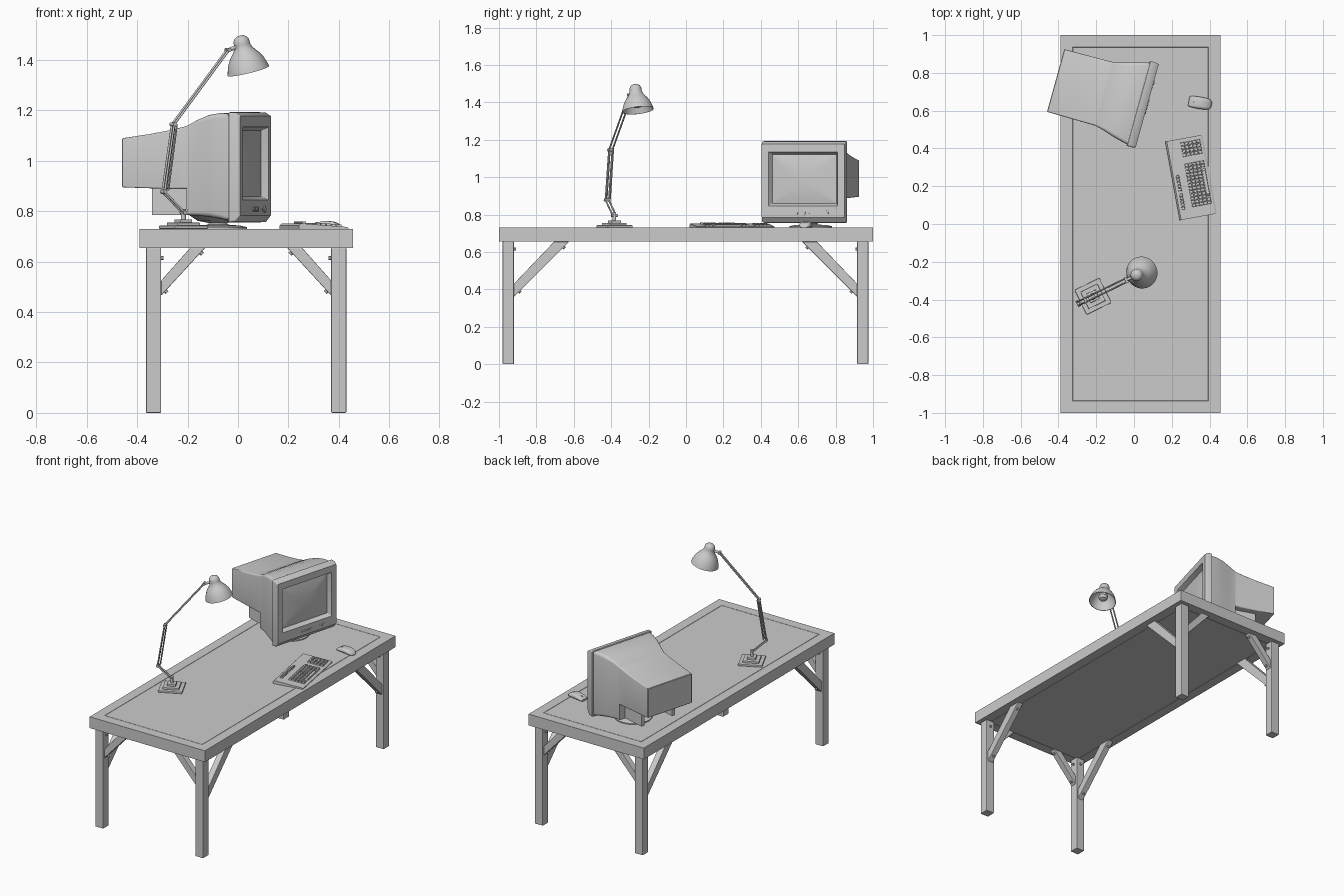
import bpy, bmesh
from math import sin, cos, pi, radians
from mathutils import Vector, Matrix

if "Cube" in bpy.data.objects:
    bpy.data.objects.remove(bpy.data.objects["Cube"])

I = Matrix.Identity(4)
TOP = 0.73


def place(x, y, deg):
    return Matrix.Translation((x, y, 0)) @ Matrix.Rotation(radians(deg), 4, 'Z')


def finish(name, bm, M=I, bevel=0, smooth=False):
    bmesh.ops.remove_doubles(bm, verts=bm.verts, dist=1e-5)
    bmesh.ops.recalc_face_normals(bm, faces=bm.faces)
    me = bpy.data.meshes.new(name)
    bm.to_mesh(me)
    bm.free()
    ob = bpy.data.objects.new(name, me)
    bpy.context.collection.objects.link(ob)
    ob.matrix_world = M
    if bevel:
        m = ob.modifiers.new("bevel", 'BEVEL')
        m.width, m.segments = bevel, 2
    if smooth:
        bpy.ops.object.select_all(action='DESELECT')
        ob.select_set(True)
        bpy.context.view_layer.objects.active = ob
        bpy.ops.object.shade_smooth_by_angle(angle=radians(32))
    return ob


def add_box(bm, lo, hi):
    lo, hi = Vector(lo), Vector(hi)
    S = Matrix.Diagonal((*(hi - lo), 1))
    bmesh.ops.create_cube(bm, size=1, matrix=Matrix.Translation((lo + hi) / 2) @ S)


def box(name, lo, hi, M=I, bevel=0):
    bm = bmesh.new()
    add_box(bm, lo, hi)
    return finish(name, bm, M, bevel)


def rod(name, a, b, r, M=I, n=12):
    a, b = Vector(a), Vector(b)
    bm = bmesh.new()
    R = (b - a).to_track_quat('Z', 'Y').to_matrix().to_4x4()
    bmesh.ops.create_cone(bm, cap_ends=True, segments=n, radius1=r, radius2=r,
                          depth=(b - a).length, matrix=Matrix.Translation((a + b) / 2) @ R)
    return finish(name, bm, M, smooth=True)


def loft(name, rings, M=I, caps=True, smooth=True, bevel=0):
    bm = bmesh.new()
    vs = [[bm.verts.new(p) for p in ring] for ring in rings]
    n = len(rings[0])
    for a, b in zip(vs, vs[1:]):
        for i in range(n):
            bm.faces.new((a[i], a[(i + 1) % n], b[(i + 1) % n], b[i]))
    if caps:
        bm.faces.new(vs[0])
        bm.faces.new(vs[-1])
    return finish(name, bm, M, bevel, smooth)


def lathe(name, prof, M=I, n=32):
    return loft(name, [[(r * cos(2 * pi * i / n), r * sin(2 * pi * i / n), z) for i in range(n)]
                       for r, z in prof], M, caps=False)


def rounded(f, hw, z0, z1, r, n=5):
    # rounded rectangle standing across the local x axis
    pts = []
    for k, (sy, z) in enumerate(((1, z1 - r), (-1, z1 - r), (-1, z0 + r), (1, z0 + r))):
        for i in range(n):
            a = pi / 2 * (k + i / (n - 1))
            pts.append((f, sy * (hw - r) + r * cos(a), z + r * sin(a)))
    return pts


def prism(name, pts, w):
    w = Vector(w)
    return loft(name, [[Vector(p) - w for p in pts], [Vector(p) + w for p in pts]], smooth=False, bevel=0.003)


# table top with a fine groove around the panel on both faces
bm = bmesh.new()
add_box(bm, (-0.39, -1, 0.655), (0.457, 1, TOP))
bm.normal_update()
for panel in [f for f in bm.faces if abs(f.normal.z) > 0.9]:
    up = 1 if panel.normal.z > 0 else -1
    bmesh.ops.inset_region(bm, faces=[panel], thickness=0.09)
    bmesh.ops.inset_region(bm, faces=[panel], thickness=0.002, depth=-0.003)
    bmesh.ops.inset_region(bm, faces=[panel], thickness=0.002, depth=0.003)
finish("table_top", bm)

# legs, diagonal braces and bolts
for cx, sx in ((-0.335, 1), (0.40, -1)):
    for cy, sy in ((-0.95, 1), (0.945, -1)):
        box("leg", (cx - 0.03, cy - 0.03, 0), (cx + 0.03, cy + 0.03, 0.656), bevel=0.004)
        for d, across, zl, zh, hi, ho in (
                (Vector((sx, 0, 0)), Vector((0, 1, 0)), 0.465, 0.525, 0.115, 0.175),
                (Vector((0, sy, 0)), Vector((1, 0, 0)), 0.36, 0.43, 0.215, 0.295)):
            o = Vector((cx, cy, 0)) + d * 0.03
            at = lambda h, z: o + d * h + Vector((0, 0, z))
            prism("brace", [at(0, zl), at(0, zh), at(hi, 0.655), at(ho, 0.655)], across * 0.02)
            nrm = (d - Vector((0, 0, 1))).normalized()
            for t in (0.1, 0.9):
                p = at(ho * t, zl + (0.655 - zl) * t)
                rod("brace_bolt", p - nrm * 0.01, p + nrm * 0.009, 0.008, n=6)
            rod("leg_bolt", at(-0.005, 0.615), at(0.01, 0.615), 0.008, n=6)

# monitor: bezel with screen, flared body, rear box
MON = place(0.07, 0.6255, -15.5)
loft("monitor_bezel_and_screen", [rounded(*s) for s in (
    (-0.05, 0.229, 0.758, 1.190, 0.008), (-0.045, 0.233, 0.756, 1.193, 0.008),
    (-0.02, 0.233, 0.758, 1.191, 0.008), (0, 0.229, 0.783, 1.178, 0.006),
    (0, 0.192, 0.845, 1.135, 0.004), (-0.028, 0.178, 0.859, 1.121, 0.004),
    (-0.021, 0.135, 0.890, 1.088, 0.02), (-0.017, 0.08, 0.93, 1.048, 0.03),
    (-0.015, 0.03, 0.965, 1.013, 0.02))], MON)
loft("monitor_body", [rounded(*s) for s in (
    (-0.045, 0.225, 0.762, 1.187, 0.015), (-0.09, 0.216, 0.770, 1.190, 0.02),
    (-0.14, 0.203, 0.778, 1.182, 0.02), (-0.19, 0.186, 0.783, 1.163, 0.015),
    (-0.235, 0.175, 0.785, 1.140, 0.01), (-0.236, 0.175, 0.888, 1.139, 0.01),
    (-0.29, 0.174, 0.888, 1.125, 0.008), (-0.38, 0.173, 0.891, 1.108, 0.006),
    (-0.5, 0.172, 0.895, 1.090, 0.004), (-0.503, 0.169, 0.898, 1.087, 0.004))], MON)
for s in (-1, 1):
    box("monitor_rear_fin", (-0.392, s * 0.118 - 0.012, 0.785), (-0.22, s * 0.118 + 0.012, 0.9), MON, 0.003)
lathe("monitor_swivel_base", [(0, TOP), (0.115, TOP), (0.115, 0.737), (0.09, 0.743), (0.04, 0.747),
                              (0.035, 0.753), (0.08, 0.762), (0.115, 0.785), (0, 0.79)],
      MON @ Matrix.Translation((-0.155, 0, 0)), 40)
for i in range(4):
    y = -0.036 + i * 0.021
    rod("monitor_button", (-0.01, y, 0.808), (0.004, y, 0.808), 0.008, MON)
rod("power_button", (-0.01, 0.128, 0.808), (0.005, 0.128, 0.808), 0.013, MON, 20)
rod("power_light", (-0.01, 0.1, 0.808), (0.002, 0.1, 0.808), 0.004, MON)

# keyboard: wedge case and key blocks
KEY = place(0.302, 0.246, 10.4)
slope = lambda s: 0.752 - (s + 0.1) * 0.075
case = [(-0.1, TOP), (-0.1, 0.744), (-0.092, 0.752), (0.092, 0.738), (0.1, 0.734), (0.1, TOP)]
loft("keyboard_case", [[(s, t, z) for s, z in case] for t in (-0.212, 0.212)], KEY, smooth=False)
bm = bmesh.new()


def key(s, t, hs, ht):
    before = set(bm.verts)
    z = slope(s)
    add_box(bm, (s - hs, t - ht, z - 0.004), (s + hs, t + ht, z + 0.009))
    for v in set(bm.verts) - before:
        if v.co.z > z:
            v.co.x += (s - v.co.x) * 0.2
            v.co.y += (t - v.co.y) * 0.2


for r in range(5):
    s = -0.012 + r * 0.0212
    for c in range(13):
        t = -0.147 + c * 0.018
        if r < 4 or c in (0, 1, 11, 12):
            key(s, t, 0.0102, 0.0087)
    for c in range(4):
        key(s, 0.124 + c * 0.0195, 0.0102, 0.0094)
key(-0.012 + 4 * 0.0212, -0.039, 0.0102, 0.079)
for i in range(10):
    key(-0.069, -0.152 + i * 0.0175 + (i > 4) * 0.012, 0.009, 0.008)
finish("keyboard_keys", bm, KEY)

# mouse
MOU = place(0.35, 0.641, -9)
loft("mouse_body", [rounded(f, w, TOP, z, (z - TOP) * 0.48) for f, w, z in (
    (-0.061, 0.024, 0.741), (-0.055, 0.028, 0.748), (-0.03, 0.031, 0.757), (0, 0.032, 0.762),
    (0.03, 0.031, 0.759), (0.05, 0.026, 0.75), (0.059, 0.018, 0.742), (0.062, 0.008, 0.736))], MOU)
rod("mouse_wheel", (-0.038, -0.003, 0.749), (-0.038, 0.003, 0.749), 0.009, MOU)

# desk lamp: stepped base, jointed arm
LAMP = place(-0.217, -0.383, 26)
for h, z0, z1 in ((0.073, TOP, 0.743), (0.05, 0.74, 0.755), (0.027, 0.75, 0.768)):
    box("lamp_base_step", (-h, -h, z0), (h, h, z1), LAMP, 0.003)
rod("lamp_post", (0, 0, 0.76), (0, 0, 0.81), 0.010, LAMP, 20)
joints = [(0, 0.795), (-0.087, 0.877), (-0.045, 1.145), (0.197, 1.44)]
for i, ((u0, z0), (u1, z1)) in enumerate(zip(joints, joints[1:])):
    for v in (-0.010, 0.010):
        rod("lamp_arm_rod", (u0, v, z0), (u1, v, z1), 0.0045, LAMP)
        if i == 1:
            rod("lamp_parallel_rod", (u0 + 0.016, v, z0 + 0.006), (u1 + 0.012, v, z1), 0.0035, LAMP)
for u, z in joints:
    rod("lamp_joint", (u, -0.017, z), (u, 0.017, z), 0.008, LAMP)
rod("lamp_head_bracket", (0.19, 0, 1.436), (0.25, 0, 1.457), 0.008, LAMP)

# lamp shade and bulb, tilted
HEAD = LAMP @ Matrix.Translation((0.25, 0, 1.497)) @ Matrix.Rotation(radians(-15), 4, 'Y')
lathe("lamp_shade", [(0, 0), (0.014, -0.002), (0.026, -0.01), (0.032, -0.022), (0.032, -0.036), (0.033, -0.042),
                     (0.038, -0.055), (0.046, -0.066), (0.059, -0.082), (0.072, -0.104), (0.081, -0.13),
                     (0.085, -0.145), (0.082, -0.145), (0.069, -0.106), (0.056, -0.085), (0.043, -0.07),
                     (0.03, -0.06), (0, -0.058)], HEAD, 40)
lathe("lamp_bulb", [(0, -0.056), (0.014, -0.06), (0.016, -0.075), (0.028, -0.095), (0.03, -0.11),
                    (0.022, -0.126), (0, -0.133)], HEAD, 24)
